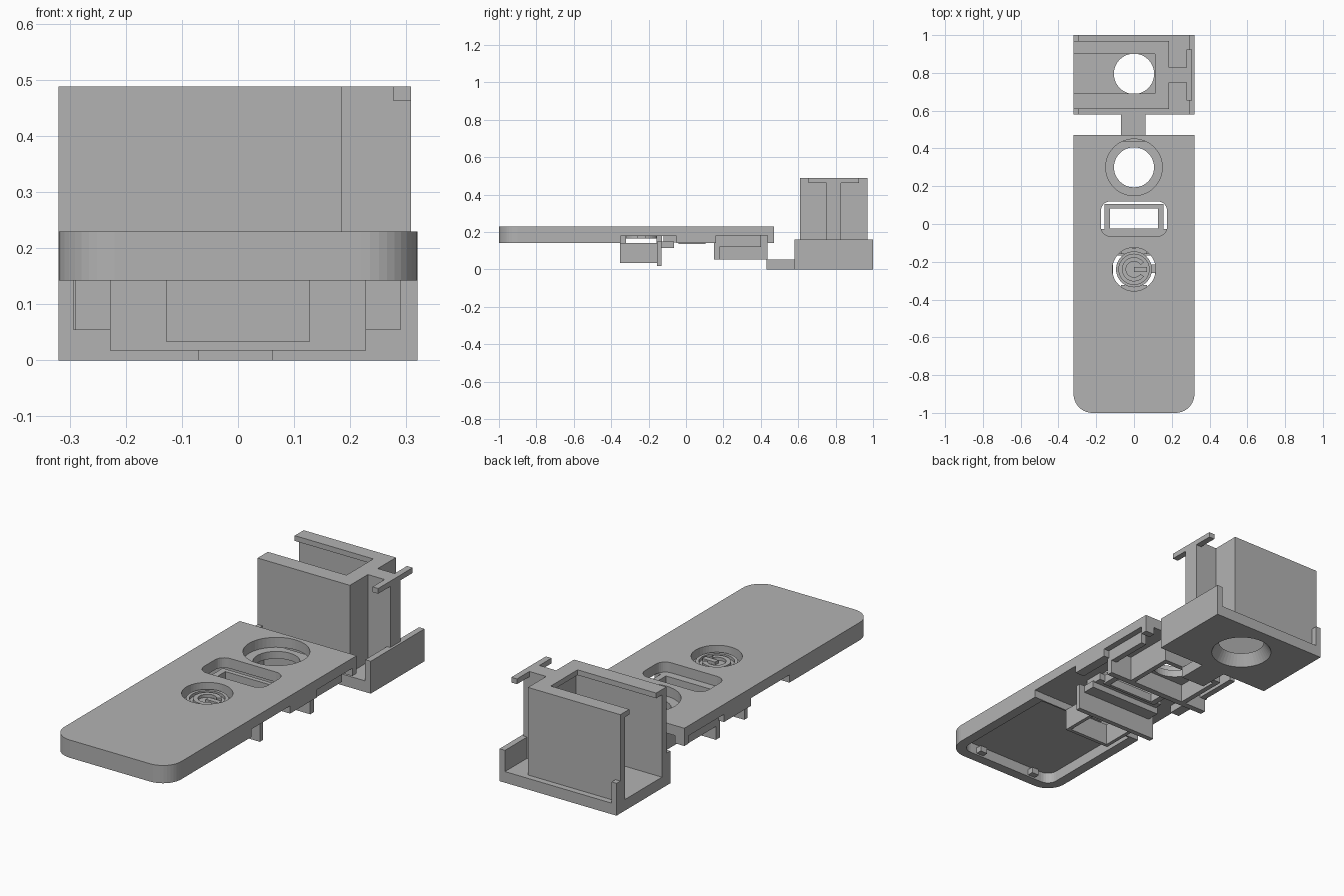
import bpy, bmesh
from math import sin, cos, pi, radians

if "Cube" in bpy.data.objects:
    bpy.data.objects.remove(bpy.data.objects["Cube"], do_unlink=True)

GREY = (0.45, 0.45, 0.45, 1)
plastic = bpy.data.materials.new("grey_plastic")
plastic.use_nodes = True
plastic.diffuse_color = GREY
plastic.node_tree.nodes["Principled BSDF"].inputs["Base Color"].default_value = GREY


def prism(name, pts, z0, z1, top=None):
    """Extrude an outline from z0 to z1; top may be a differently sized outline."""
    bm = bmesh.new()
    low = [bm.verts.new((x, y, z0)) for x, y in pts]
    high = [bm.verts.new((x, y, z1)) for x, y in (top or pts)]
    bm.faces.new(low[::-1])
    bm.faces.new(high)
    n = len(pts)
    for i in range(n):
        j = (i + 1) % n
        bm.faces.new((low[i], low[j], high[j], high[i]))
    bmesh.ops.recalc_face_normals(bm, faces=bm.faces)
    mesh = bpy.data.meshes.new(name)
    bm.to_mesh(mesh)
    bm.free()
    mesh.materials.append(plastic)
    ob = bpy.data.objects.new(name, mesh)
    bpy.context.collection.objects.link(ob)
    return ob


def rect(x0, x1, y0, y1):
    return [(x0, y0), (x1, y0), (x1, y1), (x0, y1)]


def box(name, x0, x1, y0, y1, z0, z1):
    return prism(name, rect(x0, x1, y0, y1), z0, z1)


def arc(cx, cy, r, a0, a1, n):
    return [(cx + r * cos(radians(a0 + (a1 - a0) * i / n)),
             cy + r * sin(radians(a0 + (a1 - a0) * i / n))) for i in range(n + 1)]


def circle(cy, r):
    return arc(0, cy, r, 0, 360, 48)[:-1]


def rounded(x, y0, y1, r):
    return (arc(-x + r, y0 + r, r, 180, 270, 8) + arc(x - r, y0 + r, r, 270, 360, 8)
            + arc(x - r, y1 - r, r, 0, 90, 8) + arc(-x + r, y1 - r, r, 90, 180, 8))


def cut(ob, *cutters):
    """Subtract the cutters, bake the result and delete them."""
    for c in cutters:
        m = ob.modifiers.new("cut", 'BOOLEAN')
        m.operation, m.solver, m.object = 'DIFFERENCE', 'EXACT', c
    bpy.context.view_layer.update()
    dg = bpy.context.evaluated_depsgraph_get()
    mesh = bpy.data.meshes.new_from_object(ob.evaluated_get(dg))
    ob.modifiers.clear()
    ob.data = mesh
    for c in cutters:
        bpy.data.objects.remove(c, do_unlink=True)
    return ob


def frame(name, x, y0, y1, z0, z1, t):
    """Open rectangular frame with walls t thick."""
    return cut(box(name, -x, x, y0, y1, z0, z1),
               box("cutter", -x + t, x - t, y0 + t, y1 - t, z0 - 1, z1 + 1))


# cover: rounded front corners, hollow underneath, three openings
W = 0.32
outline = (arc(-W + 0.1, -0.9, 0.1, 180, 270, 10) + arc(W - 0.1, -0.9, 0.1, 270, 360, 10)
           + [(W, 0.47), (-W, 0.47)])
inner = (arc(-0.22, -0.9, 0.05, 180, 270, 6) + arc(0.22, -0.9, 0.05, 270, 360, 6)
         + [(0.27, -0.36), (-0.27, -0.36)])
cover = prism("cover", outline, 0.142, 0.23)
cut(cover,
    prism("cutter", inner, 0.05, 0.195),
    box("cutter", -0.27, 0.27, -0.352, 0.6, 0.05, 0.18),
    box("cutter", -0.5, 0.5, -0.351, -0.05, 0.04, 0.1801),
    box("cutter", -0.5, 0.5, 0.16, 0.436, 0.045, 0.1802),
    prism("cutter", circle(0.3, 0.15), 0.1, 0.3),
    prism("cutter", rounded(0.175, -0.065, 0.12, 0.05), 0.1, 0.31),
    prism("cutter", circle(-0.24, 0.115), 0.1, 0.32))
for side in (-1, 1):
    x = side * 0.16
    box("cover_clip", x - 0.02, x + 0.02, -0.955, -0.92, 0.15, 0.18)

# ring housing below the rear opening
housing = box("ring_seat", -0.17, 0.17, 0.15, 0.436, 0.145, 0.181)
cut(housing, prism("cutter", circle(0.3, 0.106), 0, 0.4))
frame("ring_housing", 0.17, 0.15, 0.436, 0.054, 0.15, 0.025)
box("housing_cross_wall", -0.29, 0.29, 0.15, 0.18, 0.054, 0.181)
for side in (-1, 1):
    x = side * 0.275
    box("housing_side_wall", x - 0.015, x + 0.015, 0.15, 0.4, 0.12, 0.181)

# frame around the slot
cut(box("slot_frame", -0.157, 0.157, -0.04, 0.105, 0.137, 0.18),
    box("cutter", -0.127, 0.127, -0.025, 0.082, 0, 0.4))
box("slot_front_rail", -0.19, 0.19, -0.12, -0.026, 0.145, 0.18)

# button with a raised broken ring and bar
prism("button_disc", circle(-0.24, 0.088), 0.165, 0.19)
cut(prism("button_rim", circle(-0.24, 0.095), 0.165, 0.205),
    prism("cutter", circle(-0.24, 0.08), 0, 0.4))
prism("button_arc", arc(0, -0.24, 0.064, 35, 325, 28) + arc(0, -0.24, 0.042, 325, 35, 28),
      0.188, 0.205)
box("button_bar", 0, 0.07, -0.253, -0.227, 0.188, 0.205)
box("button_side_tab", 0.085, 0.118, -0.26, -0.215, 0.165, 0.185)
for y0, y1 in ((-0.352, -0.322), (-0.158, -0.128)):
    box("button_bridge", -0.07, 0.07, y0, y1, 0.14, 0.181)

# holder and cross plate below the button
frame("button_holder", 0.128, -0.352, -0.15, 0.034, 0.142, 0.018)
box("cross_plate", -0.228, 0.228, -0.155, -0.13, 0.018, 0.15)
box("cross_plate_foot", -0.2, 0.2, -0.135, -0.065, 0.115, 0.15)

# link between cover and base
box("link", -0.07, 0.062, 0.43, 0.59, 0, 0.054)

# base tray with a countersunk hole
cut(box("base_floor", -W, W, 0.58, 1, 0, 0.055),
    prism("cutter", circle(0.795, 0.142), -0.001, 0.056, circle(0.795, 0.106)))
box("base_side_wall", 0.29, W, 0.58, 1, 0.05, 0.16)
for y0 in (0.58, 0.97):
    box("base_corner_post", -W, -0.293, y0, y0 + 0.03, 0.05, 0.16)

# tower: three thin walls with an inward lip along the top
cut(box("tower", -W, 0.185, 0.61, 0.97, 0.05, 0.488),
    box("cutter", -0.5, 0.15, 0.645, 0.935, 0, 0.462),
    box("cutter", -0.6, 0.11, 0.69, 0.9, 0.01, 0.6))

# hanging fin with a crossbar
box("tower_fin", 0.18, 0.308, 0.75, 0.828, 0.05, 0.488)
box("fin_crossbar", 0.277, 0.308, 0.655, 0.925, 0.462, 0.488)
